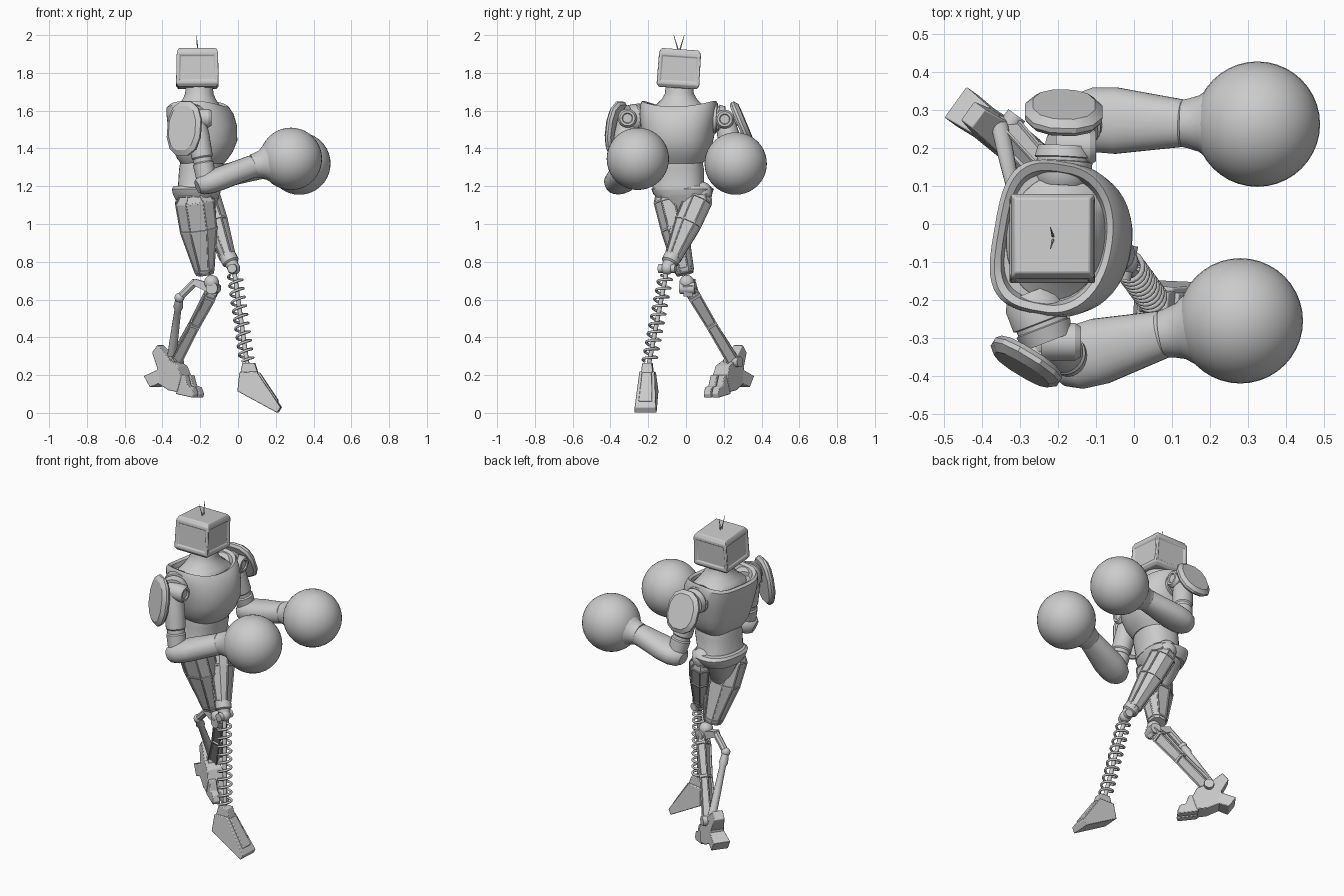
import bpy, bmesh, math
from mathutils import Vector, Matrix

cube = bpy.data.objects.get("Cube")
if cube:
    bpy.data.objects.remove(cube)

grey = bpy.data.materials.new("plain grey")
grey.use_nodes = True
TONE = (0.6, 0.6, 0.6, 1)
grey.diffuse_color = TONE
grey.node_tree.nodes["Principled BSDF"].inputs["Base Color"].default_value = TONE


def finish(name, bm, bevel=0):
    bmesh.ops.recalc_face_normals(bm, faces=bm.faces)
    mesh = bpy.data.meshes.new(name)
    bm.to_mesh(mesh)
    bm.free()
    ob = bpy.data.objects.new(name, mesh)
    bpy.context.collection.objects.link(ob)
    mesh.materials.append(grey)
    if bevel:
        mod = ob.modifiers.new("soft edges", "BEVEL")
        mod.width, mod.segments = bevel, 2
    bpy.ops.object.select_all(action="DESELECT")
    ob.select_set(True)
    bpy.context.view_layer.objects.active = ob
    bpy.ops.object.shade_smooth_by_angle(angle=math.radians(32))
    return ob


def tube(name, p0, p1, prof, n=24, up=(0, 0, 1), power=1, back=None, inset=0, depth=0, bevel=0):
    """Loft rings (t, half width, half height, shift along up, side lift) from p0 to p1."""
    p0, p1 = Vector(p0), Vector(p1)
    w = (p1 - p0).normalized()
    up = Vector(up)
    b = up - w * up.dot(w)
    if b.length < 0.01:
        b = w.orthogonal()
    b.normalize()
    a = b.cross(w)
    bm = bmesh.new()
    rings = []
    k = math.sqrt(2) if n == 4 else 1
    for row in prof:
        t, ra, rb, shift, lift = (tuple(row) + (row[1],) * (len(row) == 2) + (0, 0, 0))[:5]
        ring = []
        for i in range(n):
            g = math.tau * (i + 0.5) / n
            c, s = math.cos(g), math.sin(g)
            e = back if back and s < 0 else power
            cc = math.copysign(abs(c) ** e, c) * k
            ss = math.copysign(abs(s) ** e, s) * k
            ring.append(bm.verts.new(p0.lerp(p1, t) + a * cc * ra + b * (ss * rb + shift) + w * lift * c * c))
        rings.append(ring)
    sides = []
    for lo, hi in zip(rings, rings[1:]):
        for i in range(n):
            j = (i + 1) % n
            sides.append(bm.faces.new((lo[i], lo[j], hi[j], hi[i])))
    bm.faces.new(rings[0][::-1])
    bm.faces.new(rings[-1])
    if inset:
        bmesh.ops.recalc_face_normals(bm, faces=bm.faces)
        broad = [f for f in sides if min(e.calc_length() for e in f.edges) > inset * 2.5]
        # flat border, then a steep step down to the panel
        bmesh.ops.inset_individual(bm, faces=broad, thickness=inset)
        bmesh.ops.inset_individual(bm, faces=broad, thickness=depth * .4, depth=-depth)
    return finish(name, bm, bevel)


def rod(name, p0, p1, r, n=16, **kw):
    return tube(name, p0, p1, [(0, r), (1, r)], n, **kw)


def ball(name, centre, r, seg=20):
    bm = bmesh.new()
    bmesh.ops.create_uvsphere(bm, u_segments=seg, v_segments=seg // 2, radius=r,
                              matrix=Matrix.Translation(centre))
    return finish(name, bm)


def prism(name, origin, heading, outline, bevel=0.004):
    """Side outline of (distance, height, half width) standing along a heading."""
    o, h = Vector(origin), Vector(heading).normalized()
    side = Vector((-h.y, h.x, 0))
    bm = bmesh.new()
    L, R = [[bm.verts.new(o + h * d + side * s * wd + Vector((0, 0, z))) for d, z, wd in outline]
            for s in (1, -1)]
    bm.faces.new(L)
    bm.faces.new(R[::-1])
    for i in range(len(L)):
        j = (i + 1) % len(L)
        bm.faces.new((L[i], R[i], R[j], L[j]))
    return finish(name, bm, bevel)


# Torso, turned slightly, flat-backed, with a raised collar
FWD = (0.985, -0.17, 0)
base, unit = (-0.2, -0.04, 0), (-0.2, -0.04, 1)
tube("chest_shell", base, unit, [
    (1.32, .125, .11, .015), (1.345, .145, .13, .015), (1.38, .165, .15, .02), (1.44, .182, .17, .025),
    (1.52, .196, .178, .015), (1.58, .205, .172, .003), (1.61, .203, .162, -.008, .025),
    (1.622, .195, .15, -.008, .03), (1.614, .176, .134, -.008, .028), (1.59, .165, .126, -.008, .01)],
    48, FWD, .9, .6)
tube("neck", (-.205, -.035, 0), (-.205, -.035, 1), [
    (1.56, .175, .135), (1.6, .166, .13), (1.63, .125, .108), (1.66, .094, .088),
    (1.69, .077, .075), (1.74, .072, .072)], 32, FWD)
tube("abdomen", base, unit, [
    (1.18, .135, .11, -.005), (1.2, .138, .113, -.005), (1.21, .133, .11, -.005),
    (1.29, .136, .115, .005), (1.35, .125, .11, .01)], 32, FWD, .85)
tube("belt", (-.22, -.018, 0), (-.22, -.018, 1), [
    (1.13, .13, .11), (1.16, .155, .122), (1.185, .165, .127), (1.2, .145, .118)], 24, FWD, .8)
tube("pelvis", (-.21, -.015, .99), (-.215, -.02, 1.15), [
    (0, .025, .04), (.4, .07, .08), (1, .145, .118)], 12, FWD)

# Boxy head with sunken panels and two feelers
tube("head", (-.215, -.044, 1.72), (-.215, -.03, 1.925), [
    (0, .1, .1), (.08, .113, .113), (.9, .111, .109), (1, .098, .098)],
    4, (1, 0, 0), inset=.024, depth=.008, bevel=.005)
for s in (-1, 1):
    tube("feeler", (-.213, -.037 + s * .004, 1.92), (-.22, -.037 + s * .028, 2.0),
         [(0, .004), (1, .0012)], 6)


# Arms: barrel shoulder, pad, upper arm, forearm and round glove
def arm(side, root, joint, elbow, wrist, glove, pad, normal, pad_size):
    root, joint, elbow, wrist, glove, pad, normal = map(
        Vector, (root, joint, elbow, wrist, glove, pad, normal))
    tube(side + "_shoulder_barrel", root, joint, [
        (0, .065), (.2, .078), (.6, .078), (.62, .07), (.7, .07), (.72, .076), (1, .068)])
    tube(side + "_shoulder_joint", joint - Vector((.02, 0, 0)), joint + Vector((.085, 0, 0)), [
        (0, .05), (.85, .05), (1, .04), (1, .028), (.93, .024)])
    tube(side + "_upper_arm", joint, elbow, [
        (0, .05), (.25, .058), (.6, .056), (.62, .05), (.68, .05), (.7, .056), (1, .05)])
    ball(side + "_elbow", elbow, .054)
    tube(side + "_forearm", elbow, wrist, [
        (-.2, .04, .035), (-.12, .066, .05), (.05, .085, .06), (.3, .088, .062),
        (.7, .073, .06), (.97, .063, .06), (1, .056, .054)], power=.9)
    tube(side + "_glove_cuff", wrist, glove, [
        (-.05, .062), (.05, .066), (.2, .075), (.4, .105), (.6, .13)], 32)
    ball(side + "_glove", glove, .165, 40)
    normal.normalize()
    wd, ht = pad_size
    tube(side + "_shoulder_pad", pad - normal * .022, pad + normal * .022, [
        (0, wd * .9, ht * .9), (.3, wd, ht), (.6, wd, ht), (1, wd * .8, ht * .82)], 12, power=.85)
    rod(side + "_pad_mount", joint, pad, .02)


arm("right", (-.275, -.18, 1.56), (-.225, -.31, 1.56), (-.165, -.355, 1.215), (.085, -.288, 1.308),
    (.28, -.255, 1.345), (-.285, -.365, 1.505), (-.5, -.82, .13), (.105, .148))
arm("left", (-.19, .1, 1.56), (-.185, .205, 1.555), (-.125, .275, 1.245), (.135, .265, 1.3),
    (.325, .263, 1.32), (-.185, .295, 1.535), (.03, .9, .38), (.105, .125))


# Panelled thighs
def thigh(side, hip, knee, top, end):
    tube(side + "_thigh", hip, knee, [
        (0, top[0] * .75, top[1] * .75), (.1, top[0], top[1]), (.45, top[0] * .95, top[1] * .95),
        (.95, *end), (1, end[0] * .85, end[1] * .85)], 8, (1, 0, 0), .85, inset=.007, depth=.005)
    ball(side + "_hip_ball", hip, .06)


thigh("left", (-.17, .08, 1.165), (-.05, -.075, .81), (.082, .07), (.05, .046))
thigh("right", (-.235, -.105, 1.165), (-.175, -.005, .735), (.082, .112), (.056, .058))

# Spring shin on the left leg
knee, ankle = Vector((-.022, -.1, .765)), Vector((.05, -.198, .25))
tube("left_knee_block", (-.055, -.07, .83), knee, [(0, .046), (.5, .046), (.6, .036), (1, .03)], 12)
ball("left_knee", knee, .034)
rod("left_knee_pin", knee - Vector((.01, .045, 0)), knee + Vector((.01, .045, 0)), .024)
rod("left_spring_core", knee, ankle, .012)
axis = (ankle - knee).normalized()
e1 = axis.orthogonal().normalized()
e2 = axis.cross(e1)
curve = bpy.data.curves.new("left_spring", "CURVE")
curve.dimensions = "3D"
curve.bevel_depth = .007
curve.bevel_resolution = 2
line = curve.splines.new("POLY")
TURNS, STEPS = 10, 18
line.points.add(TURNS * STEPS)
for i, pt in enumerate(line.points):
    f = i / (TURNS * STEPS)
    g = math.tau * i / STEPS
    pos = knee.lerp(ankle, .07 + .89 * f) + (e1 * math.cos(g) + e2 * math.sin(g)) * .036
    pt.co = (*pos, 1)
spring = bpy.data.objects.new("left_spring", curve)
bpy.context.collection.objects.link(spring)
curve.materials.append(grey)

# Left foot, toe on the floor
prism("left_foot", (0, -.2, 0), (1, -.07, 0), [
    (0, .115, .055), (.01, .215, .042), (.1, .22, .04), (.23, .03, .056), (.212, 0, .06)])
prism("left_ankle", (0, -.2, 0), (1, -.07, 0), [
    (.012, .2, .032), (.025, .265, .026), (.09, .265, .026), (.11, .2, .032)])
prism("left_foot_ridge", (0, -.2, 0), (1, -.07, 0), [
    (.09, .2, .026), (.115, .215, .026), (.215, .065, .036), (.2, .05, .036)])

# Strut shin on the right leg
bend, heel = Vector((-.14, .005, .69)), Vector((-.335, .25, .27))
ball("right_knee", bend, .04)
rod("right_knee_pin", bend + Vector((.0, -.035, -.03)), bend + Vector((.02, .045, -.03)), .032)
tube("right_shin", (-.125, .015, .665), heel, [
    (0, .025, .022), (.12, .034, .03), (.5, .03, .026), (1, .032, .03)], 4, (1, 0, 0),
    inset=.01, depth=.008)
crank = (-.31, .055, .61)
tube("right_crank_front", (-.105, .01, .645), (-.235, .03, .695), [(0, .025, .03), (1, .02, .016)], 4)
rod("right_crank_back", (-.225, .03, .695), crank, .02, 8)
ball("right_crank_joint", crank, .026)
tube("right_rear_rod", crank, (-.355, .265, .27), [
    (0, .018), (.15, .026), (.2, .018), (.6, .022), (1, .024)], 12)

# Right foot, heel lifted: sole, split toes, heel and ankle guard
start, way = (-.455, .31, 0), (.81, -.585, 0)
prism("right_foot", start, way, [
    (.06, .16, .045), (.06, .24, .04), (.14, .28, .04), (.2, .25, .045),
    (.225, .19, .05), (.2, .11, .052), (.14, .12, .05)])
for s in (-1, 1):
    prism("right_toe", Vector(start) + Vector((.585, .81, 0)) * s * .026, way, [
        (.19, .1, .023), (.215, .2, .02), (.245, .2, .02), (.262, .145, .022),
        (.295, .135, .02), (.308, .1, .02), (.3, .08, .022)])
prism("right_heel", start, way, [
    (.02, .135, .05), (-.02, .195, .05), (.08, .235, .04), (.09, .16, .045)])
prism("right_ankle_guard", start, way, [
    (.02, .32, .03), (.055, .36, .03), (.15, .27, .042), (.12, .2, .045), (.06, .24, .04)])
for s in (-1, 1):
    hub = heel + Vector((.585, .81, 0)) * s * .045
    rod("right_ankle_hub", heel, hub, .028)
